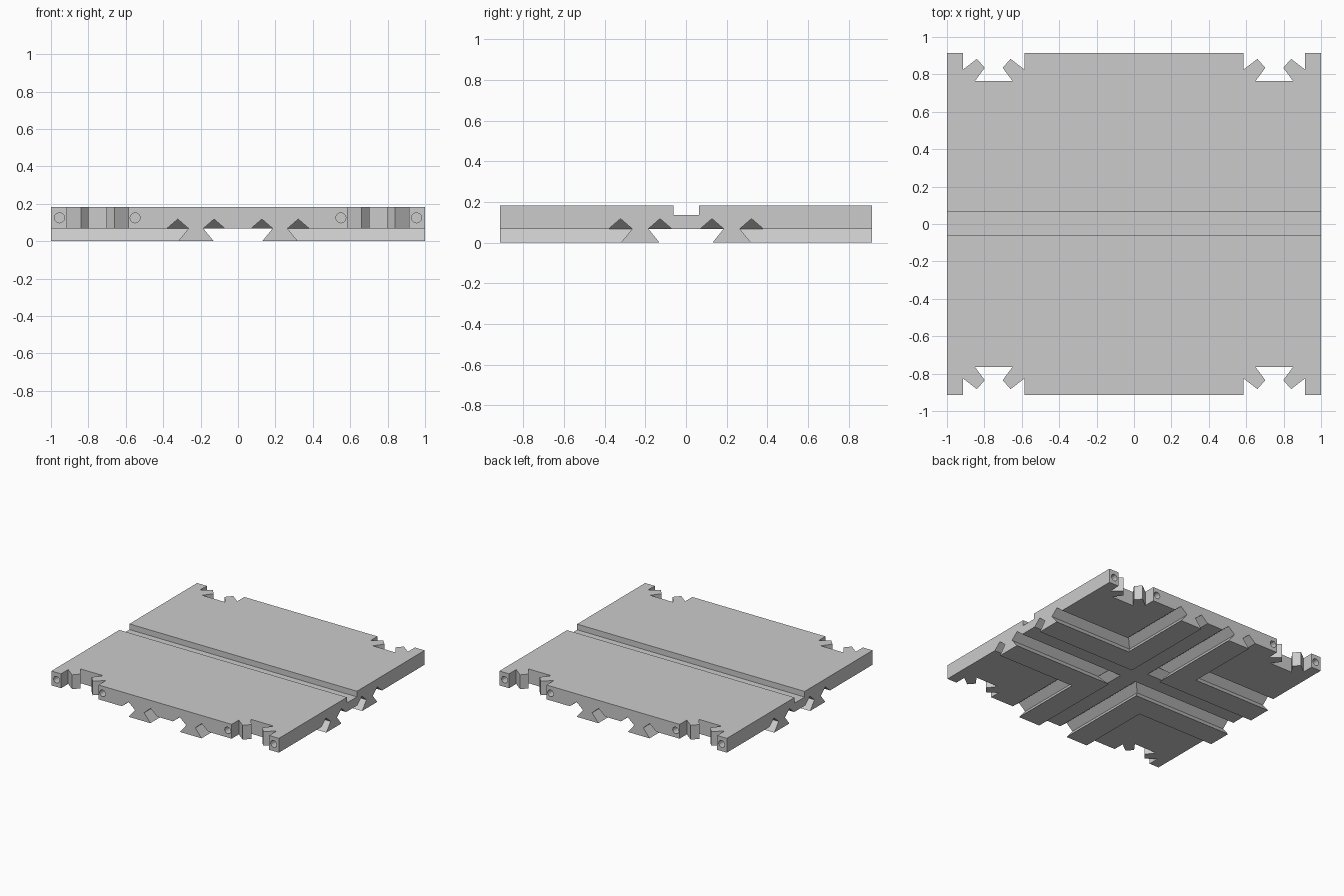
import bpy, bmesh, math
from mathutils import Matrix, Vector

cube = bpy.data.objects.get("Cube")
if cube:
    bpy.data.objects.remove(cube, do_unlink=True)

HX, HY = 1.0, 0.915           # half sizes of the plate
Z0, Z1 = 0.068, 0.182         # underside and top of the plate
RAIL = 0.225                  # rail centre line
QUADRANTS = [(sx, sy) for sx in (-1, 1) for sy in (-1, 1)]

grey = bpy.data.materials.new("light grey")
grey.use_nodes = True
grey.diffuse_color = (0.6, 0.6, 0.6, 1)
grey.node_tree.nodes["Principled BSDF"].inputs["Base Color"].default_value = (0.6, 0.6, 0.6, 1)


def make_object(name, bm):
    bmesh.ops.recalc_face_normals(bm, faces=bm.faces[:])
    mesh = bpy.data.meshes.new(name)
    bm.to_mesh(mesh)
    bm.free()
    mesh.materials.append(grey)
    ob = bpy.data.objects.new(name, mesh)
    bpy.context.collection.objects.link(ob)
    return ob


def loft(bm, sections):
    """Closed solid through a list of matching cross-sections."""
    rings = [[bm.verts.new(p) for p in s] for s in sections]
    n = len(rings[0])
    for a, b in zip(rings, rings[1:]):
        for i in range(n):
            j = (i + 1) % n
            bm.faces.new((a[i], a[j], b[j], b[i]))
    bm.faces.new(rings[0])
    bm.faces.new(rings[-1])


def sweep_corner(bm, profile, sx, sy, extra=0.0):
    """Sweep a (distance from axis, height) profile round a mitred L."""
    loft(bm, [[(sx * u, sy * (HY + extra), z) for u, z in profile],
              [(sx * u, sy * u, z) for u, z in profile],
              [(sx * (HX + extra), sy * u, z) for u, z in profile]])


# Plate outline with a barbed socket near each corner
half = [(0.165, 0), (0.165, 0.09), (0.09, 0.032), (0.048, 0.08), (0.10, 0.15)]
socket = [(-x, d) for x, d in half] + [(x, d) for x, d in reversed(half)]
edge = [(-HX, -HY)] + [(cx + x, d - HY) for cx in (-0.75, 0.75) for x, d in socket] + [(HX, -HY)]
outline = edge + [(-x, -y) for x, y in edge]
bm = bmesh.new()
loft(bm, [[(x, y, z) for x, y in outline] for z in (Z0, Z1)])
plate = make_object("plate", bm)

# Cutter: top groove, notches beside the rails, round holes in the edges
bm = bmesh.new()
bmesh.ops.create_cube(bm, size=1, matrix=Matrix.Translation((0, 0.002, 0.237))
                      @ Matrix.Diagonal((2.2, 0.126, 0.2, 1)))
for sx, sy in QUADRANTS:
    for side in (-1, 1):
        notch = [(RAIL + side * o, z) for o, z in ((0.028, 0.058), (0.097, 0.118), (0.167, 0.058))]
        sweep_corner(bm, notch, sx, sy, 0.05)
    for x in (0.55, 0.954):
        bmesh.ops.create_cone(bm, cap_ends=True, segments=12, radius1=0.027, radius2=0.027, depth=0.2,
                              matrix=Matrix.Translation((sx * x, sy * HY, 0.125))
                              @ Matrix.Rotation(math.pi / 2, 4, 'X'))
cutter = make_object("plate_cutter", bm)
cutter.hide_render = True

cut = plate.modifiers.new("cut", 'BOOLEAN')
cut.operation = 'DIFFERENCE'
cut.solver = 'EXACT'
cut.object = cutter
bpy.context.view_layer.objects.active = plate
bpy.ops.object.modifier_apply(modifier=cut.name)
bpy.data.objects.remove(cutter, do_unlink=True)

# Dovetail rails: one mitred L under each quadrant
rail = [(RAIL + o, z) for o, z in ((-0.095, 0), (0.095, 0), (0.04, Z0), (-0.04, Z0))]
for sx, sy in QUADRANTS:
    bm = bmesh.new()
    sweep_corner(bm, rail, sx, sy)
    make_object(("back" if sy > 0 else "front") + ("_left" if sx > 0 else "_right") + "_rail", bm)
